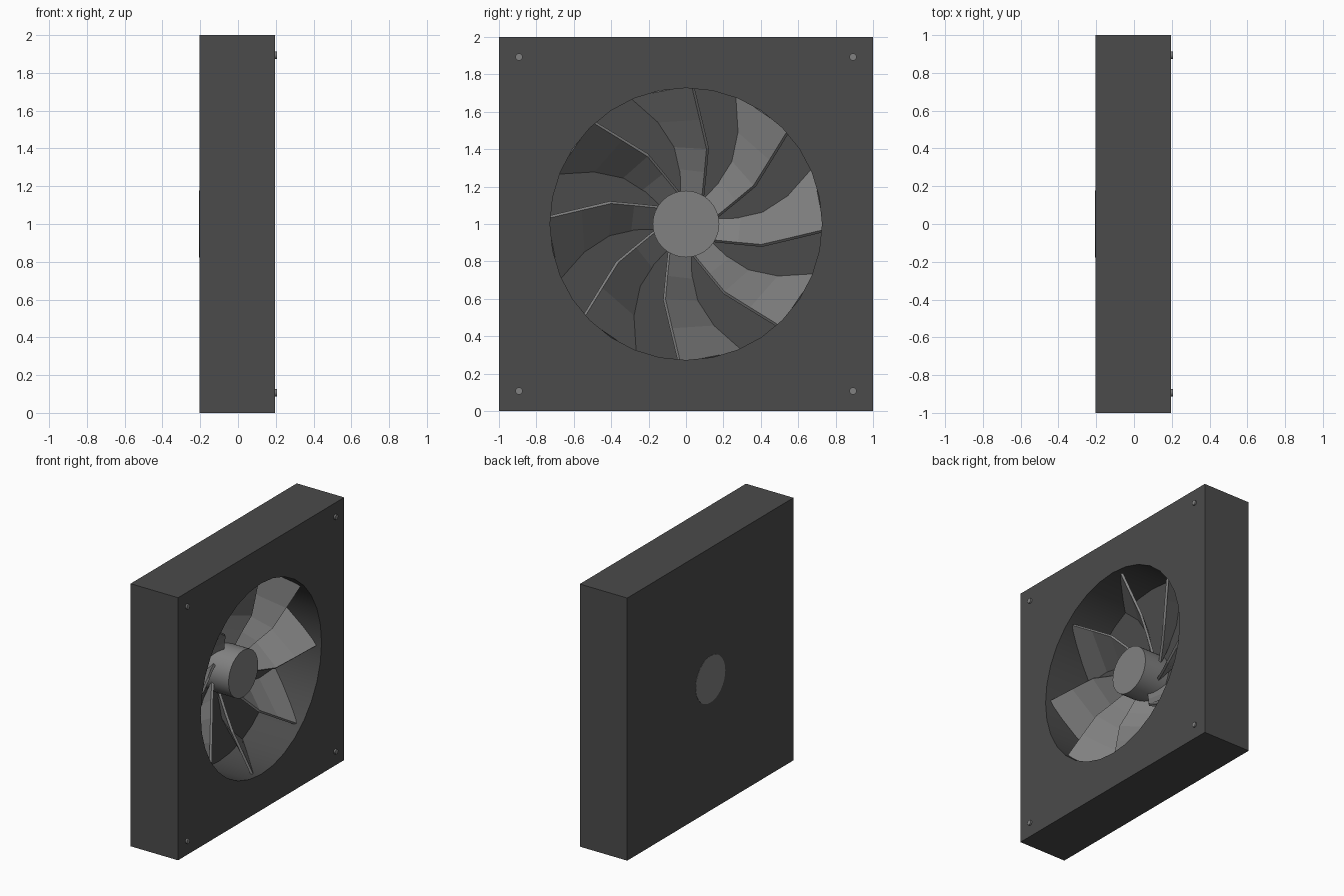
import bpy, bmesh
from math import pi, radians, cos, sin
from mathutils import Matrix

cube = bpy.data.objects.get("Cube")
if cube:
    bpy.data.objects.remove(cube, do_unlink=True)

BACK, FRONT, FLOOR = -0.205, 0.195, -0.165
BORE, HUB = 0.727, 0.178
BLADES = 8


def material(name, value):
    mat = bpy.data.materials.new(name)
    mat.use_nodes = True
    color = (value, value, value, 1)
    mat.diffuse_color = color
    mat.node_tree.nodes["Principled BSDF"].inputs["Base Color"].default_value = color
    return mat


dark = material("dark grey", 0.07)
light = material("light grey", 0.22)


def finish(obj, name, mat):
    obj.name = name
    obj.data.materials.append(mat)
    return obj


def x_cylinder(name, radius, x0, x1, y, z, sides, mat):
    """Cylinder lying along x."""
    bpy.ops.mesh.primitive_cylinder_add(
        vertices=sides, radius=radius, depth=x1 - x0,
        location=((x0 + x1) / 2, y, z), rotation=(0, pi / 2, 0))
    obj = finish(bpy.context.object, name, mat)
    bpy.ops.object.shade_smooth_by_angle(angle=radians(30))
    return obj


# Square housing with a round blind recess
bore = x_cylinder("recess_cutter", BORE, FLOOR, FRONT + 0.1, 0, 1, 32, dark)
bore.hide_render = True
bpy.ops.mesh.primitive_cube_add(size=1, location=((BACK + FRONT) / 2, 0, 1))
housing = finish(bpy.context.object, "housing", dark)
housing.scale = (FRONT - BACK, 2, 2)
bpy.ops.object.transform_apply(location=True, rotation=True, scale=True)
cut = housing.modifiers.new("recess", "BOOLEAN")
cut.operation = "DIFFERENCE"
cut.solver = "EXACT"
cut.object = bore
bpy.ops.object.modifier_apply(modifier=cut.name)
bpy.data.objects.remove(bore, do_unlink=True)
bpy.ops.object.shade_smooth_by_angle(angle=radians(30))

# Hub, just showing through the back
x_cylinder("hub", HUB, BACK - 0.0015, 0.045, 0, 1, 32, light)

# Corner screws
for y in (-0.893, 0.893):
    for z in (-0.893, 0.893):
        x_cylinder("corner_screw", 0.019, FRONT - 0.03, FRONT + 0.012,
                   y, 1 + z, 16, light)

# One twisted blade: radius, front angle, front x, back angle
STATIONS = [
    (0.160, -34.0, -0.10, 13.0),
    (0.298, -20.5, -0.03, 7.5),
    (0.420, -16.0, 0.035, 9.0),
    (0.567, -8.0, 0.09, 15.5),
    (0.745, -2.7, 0.152, 24.0),
]
bm = bmesh.new()
rows = []
for radius, a_front, x_front, a_back in STATIONS:
    ends = [(x_front, a_front), (FLOOR - 0.015, a_back)]
    rows.append([bm.verts.new((x, radius * cos(radians(a)), radius * sin(radians(a))))
                 for x, a in ends])
for (a, b), (c, d) in zip(rows, rows[1:]):
    bm.faces.new((a, b, d, c))
bmesh.ops.recalc_face_normals(bm, faces=bm.faces)
blade_mesh = bpy.data.meshes.new("blade")
bm.to_mesh(blade_mesh)
bm.free()
blade_mesh.materials.append(light)

# Ring of blades around the hub
for i in range(BLADES):
    blade = bpy.data.objects.new("fan_blade", blade_mesh)
    bpy.context.collection.objects.link(blade)
    blade.matrix_world = (Matrix.Translation((0, 0, 1))
                          @ Matrix.Rotation(2 * pi * i / BLADES, 4, "X"))
    solid = blade.modifiers.new("thickness", "SOLIDIFY")
    solid.thickness = 0.018
    solid.offset = 0
